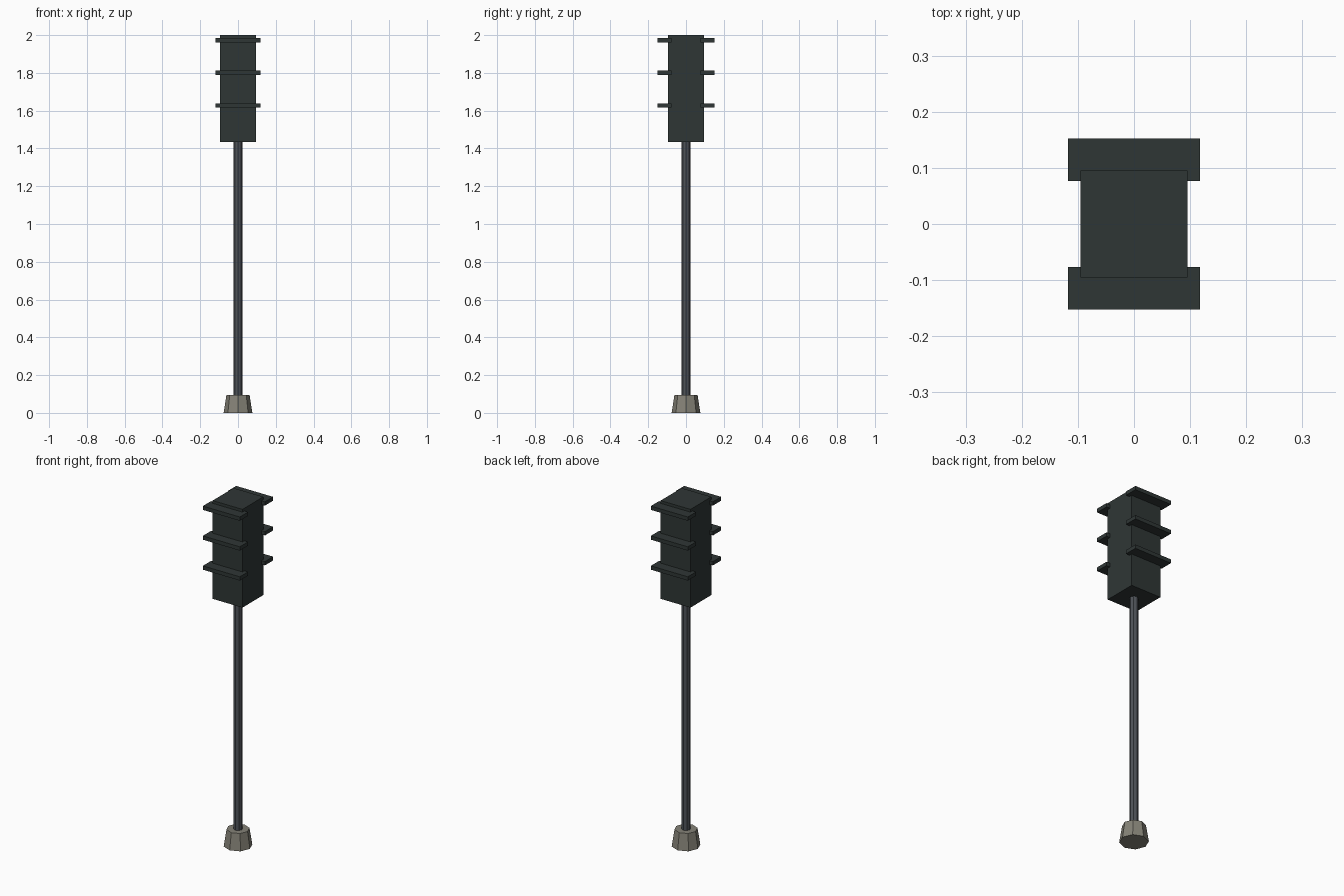
import bpy, bmesh
from mathutils import Matrix, Vector

if "Cube" in bpy.data.objects:
    bpy.data.objects.remove(bpy.data.objects["Cube"])


def material(name, rgb):
    m = bpy.data.materials.new(name)
    m.diffuse_color = (*rgb, 1.0)
    m.use_nodes = True
    m.node_tree.nodes["Principled BSDF"].inputs["Base Color"].default_value = m.diffuse_color
    return m


housing_mat = material("dark green grey", (0.028, 0.037, 0.036))
pole_mat = material("steel grey", (0.078, 0.087, 0.100))
base_mat = material("concrete", (0.235, 0.225, 0.185))


def finish(name, bm, mat):
    mesh = bpy.data.meshes.new(name)
    bm.to_mesh(mesh)
    bm.free()
    mesh.materials.append(mat)
    obj = bpy.data.objects.new(name, mesh)
    bpy.context.collection.objects.link(obj)
    return obj


def box(name, lo, hi, mat):
    lo, hi = Vector(lo), Vector(hi)
    bm = bmesh.new()
    bmesh.ops.create_cube(bm, size=1, matrix=Matrix.Translation((lo + hi) / 2)
                          @ Matrix.Diagonal((*(hi - lo), 1)))
    return finish(name, bm, mat)


def cone(name, r1, r2, z1, z2, sides, mat):
    bm = bmesh.new()
    bmesh.ops.create_cone(bm, cap_ends=True, segments=sides, radius1=r1, radius2=r2,
                          depth=z2 - z1, matrix=Matrix.Translation((0, 0, (z1 + z2) / 2)))
    return finish(name, bm, mat)


# Concrete foot and pole
cone("base", 0.076, 0.061, 0.0, 0.096, 8, base_mat)
cone("pole", 0.024, 0.024, 0.002, 1.45, 8, pole_mat)

# Signal housing
box("housing", (-0.095, -0.095, 1.433), (0.095, 0.095, 2.0), housing_mat)

# Three visors on the front and three on the back
for side, label in ((-1, "front"), (1, "back")):
    for i, z in enumerate((1.628, 1.801, 1.973)):
        y1, y2 = sorted((side * 0.077, side * 0.152))
        box(f"{label}_visor_{i + 1}", (-0.118, y1, z - 0.011), (0.118, y2, z + 0.011), housing_mat)
